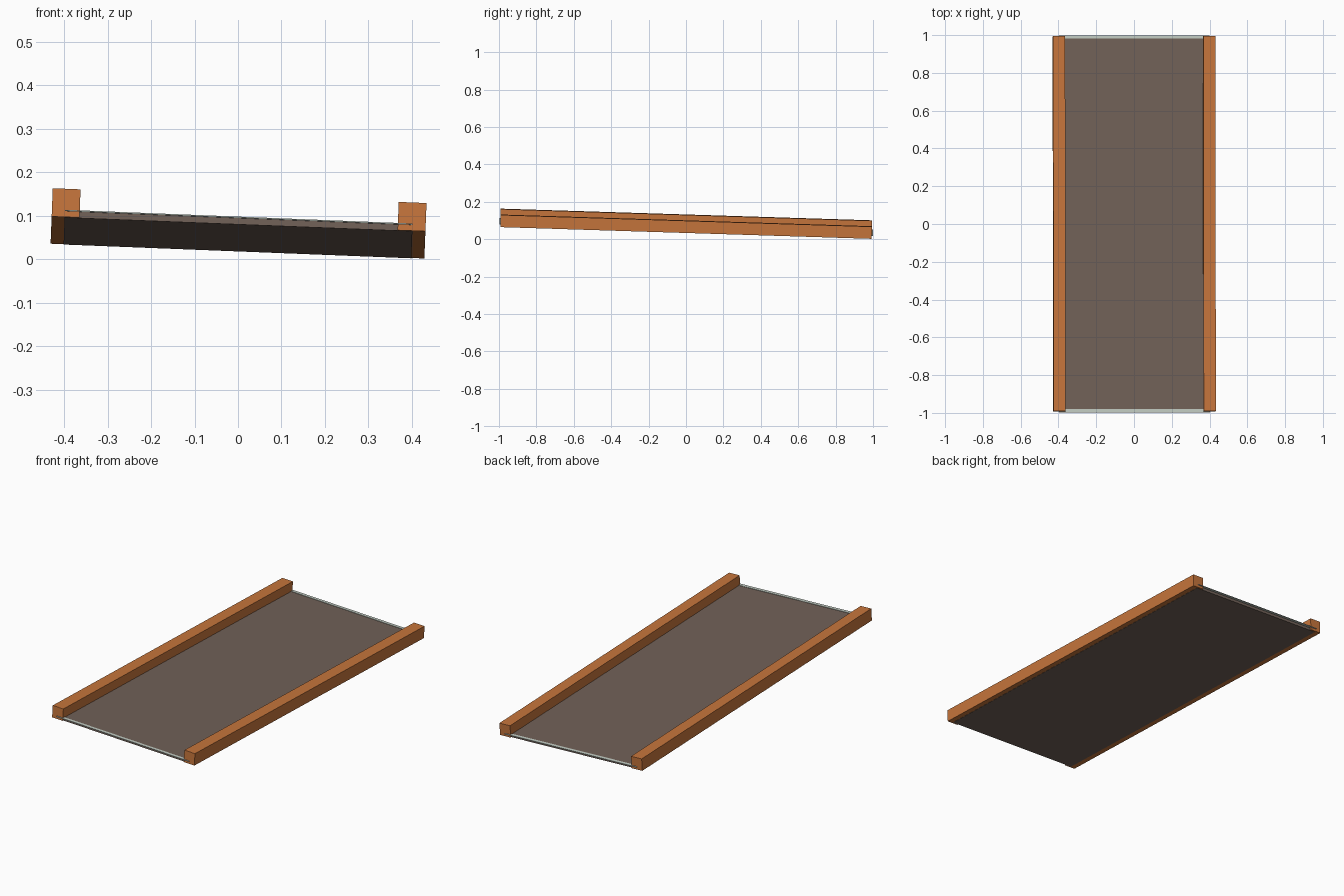
import bpy
from mathutils import Euler, Matrix

cube = bpy.data.objects.get("Cube")
if cube:
    bpy.data.objects.remove(cube, do_unlink=True)


def make_material(name, rgb):
    mat = bpy.data.materials.new(name)
    mat.use_nodes = True
    color = (*rgb, 1.0)
    mat.diffuse_color = color
    bsdf = next(n for n in mat.node_tree.nodes if n.type == "BSDF_PRINCIPLED")
    bsdf.inputs["Base Color"].default_value = color
    bsdf.inputs["Roughness"].default_value = 0.8
    return mat


orange = make_material("orange wood", (0.57, 0.18, 0.045))
brown = make_material("grey brown", (0.165, 0.12, 0.097))
pale = make_material("pale grey", (0.55, 0.61, 0.55))

# The whole deck leans slightly towards the back and the left
tilt = Matrix.Translation((0, 0, 0.05)) @ Euler((-0.0315, 0.0395, 0)).to_matrix().to_4x4()


def box(name, low, high, mat):
    """Box between two corners, tilted with the deck."""
    bpy.ops.mesh.primitive_cube_add(size=1)
    obj = bpy.context.object
    obj.name = name
    size = [b - a for a, b in zip(low, high)]
    centre = [(a + b) / 2 for a, b in zip(low, high)]
    obj.data.transform(tilt @ Matrix.Translation(centre) @ Matrix.Diagonal((*size, 1)))
    obj.data.materials.append(mat)
    return obj


# Deck slab between the rails
box("deck_panel", (-0.4, -0.985, -0.001), (0.4, 0.985, 0.0145), brown)

# Side rails
for side, x in (("right", -0.398), ("left", 0.398)):
    box(side + "_rail", (x - 0.032, -0.993, 0), (x + 0.032, 0.993, 0.065), orange)

# Thin pale lips at both ends of the deck
for end, y in (("front", -0.99), ("back", 0.99)):
    box(end + "_lip", (-0.4, y - 0.009, 0.0135), (0.4, y + 0.009, 0.0165), pale)
